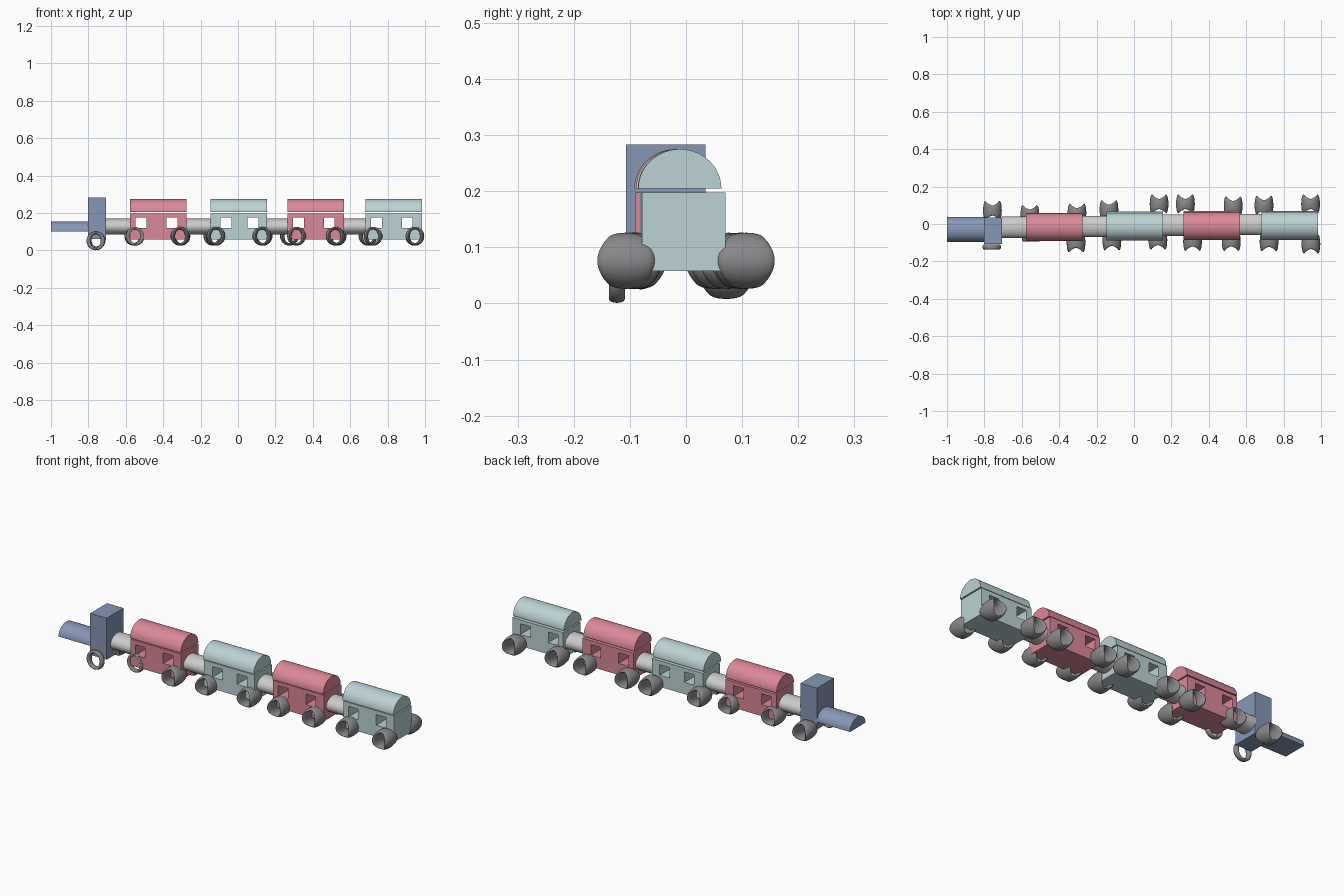
import bpy, bmesh
from math import pi, sin, cos, radians

if "Cube" in bpy.data.objects:
    bpy.data.objects.remove(bpy.data.objects["Cube"])


def material(name, rgb):
    m = bpy.data.materials.new(name)
    m.diffuse_color = (*rgb, 1)
    m.use_nodes = True
    m.node_tree.nodes["Principled BSDF"].inputs["Base Color"].default_value = m.diffuse_color
    return m


BLUE = material("blue", (0.24, 0.31, 0.47))
RED = material("red", (0.70, 0.25, 0.31))
TEAL = material("teal", (0.50, 0.65, 0.66))
DARK = material("dark_grey", (0.25, 0.25, 0.26))


def finish(obj, mat=None):
    if mat:
        obj.data.materials.append(mat)
    bpy.ops.object.select_all(action='DESELECT')
    obj.select_set(True)
    bpy.context.view_layer.objects.active = obj
    bpy.ops.object.shade_smooth_by_angle(angle=radians(35))


def prism(name, loops, center, half, turn, mat=None):
    """Extrude closed 2D loops (first outer, rest holes) along x or y."""
    cu = bpy.data.curves.new(name, 'CURVE')
    cu.dimensions = '2D'
    cu.fill_mode = 'BOTH'
    cu.extrude = half
    for pts in loops:
        sp = cu.splines.new('POLY')
        sp.points.add(len(pts) - 1)
        for p, (a, b) in zip(sp.points, pts):
            p.co = (a, b, 0, 1)
        sp.use_cyclic_u = True
    obj = bpy.data.objects.new(name, cu)
    obj.location = center
    obj.rotation_euler = (pi / 2, 0, turn)
    bpy.context.collection.objects.link(obj)
    bpy.ops.object.select_all(action='DESELECT')
    obj.select_set(True)
    bpy.context.view_layer.objects.active = obj
    bpy.ops.object.convert(target='MESH')
    finish(bpy.context.view_layer.objects.active, mat)


def rect(x0, x1, z0, z1):
    return [(x0, z0), (x1, z0), (x1, z1), (x0, z1)]


def arc(ry, rz, span, n):
    return [(ry * cos(span * i / n), rz * sin(span * i / n)) for i in range(n + (span < 6))]


def along_x(name, pts, x0, x1, y, z, mat=None):
    prism(name, [pts], ((x0 + x1) / 2, y, z), (x1 - x0) / 2, pi / 2, mat)


def wheel(name, x, y, z, wide=True):
    """Ring around y; the wide ones swell out at the two sides."""
    bm = bmesh.new()
    nu, nv = 40, 20
    rows = []
    for i in range(nu):
        a = 2 * pi * i / nu
        c = cos(a) ** 2
        ry = 0.027 + 0.024 * c ** 0.7 if wide else 0.014
        rr = 0.007 + 0.005 * c
        row = []
        for j in range(nv):
            b = 2 * pi * j / nv
            r = 0.05 - rr + rr * cos(b)
            row.append(bm.verts.new((r * cos(a), ry * sin(b), r * sin(a))))
        rows.append(row)
    for i in range(nu):
        p, q = rows[i], rows[(i + 1) % nu]
        for j in range(nv):
            k = (j + 1) % nv
            bm.faces.new((p[j], p[k], q[k], q[j]))
    bmesh.ops.recalc_face_normals(bm, faces=bm.faces)
    me = bpy.data.meshes.new(name)
    bm.to_mesh(me)
    bm.free()
    obj = bpy.data.objects.new(name, me)
    obj.location = (x, y, z)
    bpy.context.collection.objects.link(obj)
    finish(obj, DARK)


# engine: half-round boiler and upright cab
along_x("boiler", arc(0.066, 0.055, pi, 20), -1.0, -0.79, -0.029, 0.101, BLUE)
along_x("cab", rect(-0.071, 0.071, 0.06, 0.283), -0.803, -0.705, -0.036, 0, BLUE)

# carriages: left end, body y, roof y, first and second window offset, colour
cars = [(-0.577, -0.016, -0.018, 0.03, 0.195, RED),
        (-0.146, -0.008, -0.015, 0.052, 0.198, TEAL),
        (0.264, -0.005, -0.012, 0.03, 0.195, RED),
        (0.681, -0.004, -0.011, 0.03, 0.195, TEAL)]
for n, (x, yb, yr, w1, w2, mat) in enumerate(cars, 1):
    wins = [rect(x + w, x + w + 0.058, 0.12, 0.177) for w in (w1, w2)]
    prism(f"carriage_body_{n}", [rect(x, x + 0.302, 0.058, 0.198)] + wins,
          (0, yb, 0), 0.074, 0, mat)
    along_x(f"carriage_roof_{n}", arc(0.074, 0.07, pi, 28), x, x + 0.302, yr, 0.205, mat)

# couplings between the vehicles
for n, (x0, x1, y) in enumerate([(-0.706, -0.576, -0.018), (-0.276, -0.145, -0.013),
                                 (0.155, 0.265, -0.006), (0.565, 0.682, -0.003)], 1):
    along_x(f"coupling_{n}", arc(0.057, 0.042, 2 * pi, 32), x0, x1, y, 0.128)

# wheels: two are thin rings, the others bulge outwards
wheel("engine_wheel_front", -0.76, -0.123, 0.051, False)
wheel("engine_wheel_back", -0.757, 0.072, 0.058)
wheel("carriage_wheel_thin", -0.55, -0.08, 0.075, False)
spots = [(-0.31, -0.1), (-0.557, 0.05), (-0.305, 0.058),
         (-0.118, -0.09), (0.128, -0.086), (-0.134, 0.076), (0.134, 0.107),
         (0.313, -0.093), (0.52, -0.093), (0.275, 0.107), (0.53, 0.096),
         (0.722, -0.095), (0.946, -0.107), (0.695, 0.1), (0.944, 0.107)]
for n, (x, y) in enumerate(spots, 1):
    wheel(f"carriage_wheel_{n}", x, y, 0.076)
